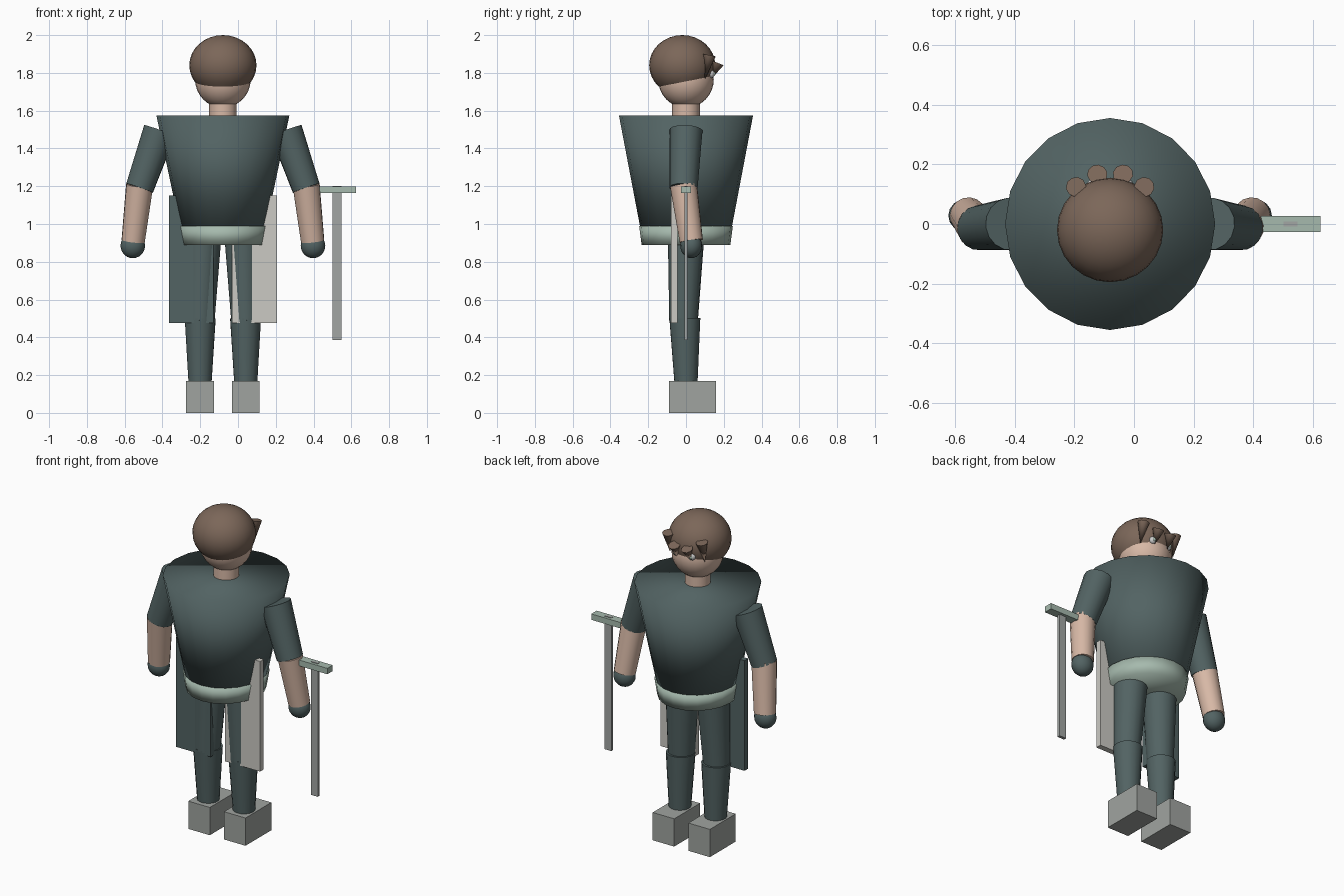
import bpy, bmesh, math
from mathutils import Vector, Matrix

if "Cube" in bpy.data.objects:
    bpy.data.objects.remove(bpy.data.objects["Cube"])

CX = -0.08  # body centre line


def mat(name, r, g, b):
    m = bpy.data.materials.new(name)
    m.diffuse_color = (r, g, b, 1)
    m.use_nodes = True
    m.node_tree.nodes["Principled BSDF"].inputs["Base Color"].default_value = m.diffuse_color
    return m


CLOTH = mat("dark_cloth", 0.085, 0.125, 0.125)
SKIN = mat("skin", 0.68, 0.48, 0.38)
HAIR = mat("hair_brown", 0.20, 0.135, 0.10)
MINT = mat("mint", 0.38, 0.49, 0.42)
PALE = mat("pale_panel", 0.60, 0.59, 0.55)
SHOE = mat("shoe_grey", 0.35, 0.37, 0.35)
STEEL = mat("steel", 0.36, 0.38, 0.37)
WHITE = mat("eye_white", 0.85, 0.88, 0.85)


def finish(name, bm, material, smooth=None):
    bmesh.ops.recalc_face_normals(bm, faces=bm.faces)
    me = bpy.data.meshes.new(name)
    bm.to_mesh(me)
    bm.free()
    ob = bpy.data.objects.new(name, me)
    bpy.context.collection.objects.link(ob)
    me.materials.append(material)
    if smooth == "all":
        me.shade_smooth()
    elif smooth == "angle":
        bpy.ops.object.select_all(action='DESELECT')
        ob.select_set(True)
        bpy.context.view_layer.objects.active = ob
        bpy.ops.object.shade_smooth_by_angle(angle=math.radians(50))
    return ob


def limb(name, a, b, ra, rb, material, seg=16, smooth="angle"):
    """Tapered cylinder from point a (radius ra) to point b (radius rb)."""
    a, b = Vector(a), Vector(b)
    d = b - a
    bm = bmesh.new()
    m = Matrix.Translation((a + b) / 2) @ d.to_track_quat('Z', 'Y').to_matrix().to_4x4()
    bmesh.ops.create_cone(bm, cap_ends=True, segments=seg, radius1=ra, radius2=rb,
                          depth=d.length, matrix=m)
    return finish(name, bm, material, smooth)


def frustum(name, bottom, top, z0, z1, material, seg=20):
    """Upright body section with elliptical bottom and top rings."""
    bm = bmesh.new()
    rings = []
    for (rx, ry), z in ((bottom, z0), (top, z1)):
        rings.append([bm.verts.new((CX + rx * math.cos(t), ry * math.sin(t), z))
                      for t in (2 * math.pi * i / seg for i in range(seg))])
    for i in range(seg):
        j = (i + 1) % seg
        bm.faces.new((rings[0][i], rings[0][j], rings[1][j], rings[1][i]))
    bm.faces.new(rings[0])
    bm.faces.new(rings[1])
    return finish(name, bm, material, "all")


def ball(name, c, r, material, u=24, v=16, cut=None):
    bm = bmesh.new()
    m = Matrix.Translation(c) @ Matrix.Diagonal((*r, 1))
    bmesh.ops.create_uvsphere(bm, u_segments=u, v_segments=v, radius=1, matrix=m)
    if cut:
        bmesh.ops.bisect_plane(bm, geom=bm.verts[:] + bm.edges[:] + bm.faces[:],
                               plane_co=cut[0], plane_no=cut[1], clear_inner=True)
    return finish(name, bm, material, "all")


def box(name, lo, hi, material):
    lo, hi = Vector(lo), Vector(hi)
    bm = bmesh.new()
    m = Matrix.Translation((lo + hi) / 2) @ Matrix.Diagonal((*(hi - lo), 1))
    bmesh.ops.create_cube(bm, size=1, matrix=m)
    return finish(name, bm, material)


# torso, belt, neck
frustum("torso", (0.228, 0.243), (0.352, 0.355), 0.985, 1.575, CLOTH)
frustum("belt", (0.22, 0.235), (0.238, 0.248), 0.89, 0.99, MINT)
limb("neck", (CX, 0, 1.54), (CX, 0, 1.67), 0.073, 0.073, SKIN)

# head and hair cap, cut by a tilted plane
ball("head", (CX, 0, 1.764), (0.147, 0.147, 0.148), SKIN)
ball("hair_cap", (CX, -0.02, 1.84), (0.178, 0.175, 0.16), HAIR,
     cut=((CX, -0.155, 1.725), (0, -0.19, 0.98)))

for s, side in ((-1, "left"), (1, "right")):
    def p(x, y, z):
        return (CX + s * x, y, z)

    # face: eyes and fringe spikes hanging point down
    ball(side + "_eye", p(0.055, 0.132, 1.795), (0.022, 0.02, 0.022), WHITE, 12, 8)
    ball(side + "_iris", p(0.055, 0.146, 1.795), (0.012, 0.01, 0.012), MINT, 10, 6)
    limb(side + "_outer_spike", p(0.114, 0.124, 1.893), p(0.118, 0.100, 1.765),
         0.034, 0.0, HAIR, 10)
    limb(side + "_inner_spike", p(0.043, 0.167, 1.852), p(0.046, 0.136, 1.77),
         0.034, 0.0, HAIR, 10)

    # arms
    limb(side + "_upper_arm", p(0.334, 0, 1.495), p(0.441, -0.013, 1.19),
         0.088, 0.075, CLOTH)
    limb(side + "_forearm", p(0.441, -0.013, 1.205), p(0.475, 0.028, 0.91),
         0.072, 0.062, SKIN)
    ball(side + "_hand", p(0.477, 0.028, 0.885), (0.065, 0.058, 0.066), CLOTH, 16, 12)

    # legs and shoes
    limb(side + "_thigh", p(0.105, 0.0, 0.92), p(0.120, -0.013, 0.488),
         0.096, 0.076, CLOTH)
    limb(side + "_shin", p(0.120, -0.006, 0.50), p(0.121, 0.0, 0.16),
         0.083, 0.062, CLOTH)
    fx = CX + s * 0.121
    box(side + "_shoe", (fx - 0.073, -0.09, 0), (fx + 0.073, 0.16, 0.17), SHOE)

    # coat tail panels, dark on one side and pale on the other
    px = CX + s * 0.1675
    box(side + "_coat_panel", (px - 0.118, -0.08, 0.475), (px + 0.118, -0.045, 1.15),
        PALE if s > 0 else CLOTH)

# sword hanging beside the right arm
box("sword_blade", (0.50, -0.009, 0.385), (0.547, 0.009, 1.202), STEEL)
box("sword_guard", (0.425, -0.026, 1.163), (0.624, 0.026, 1.199), MINT)
